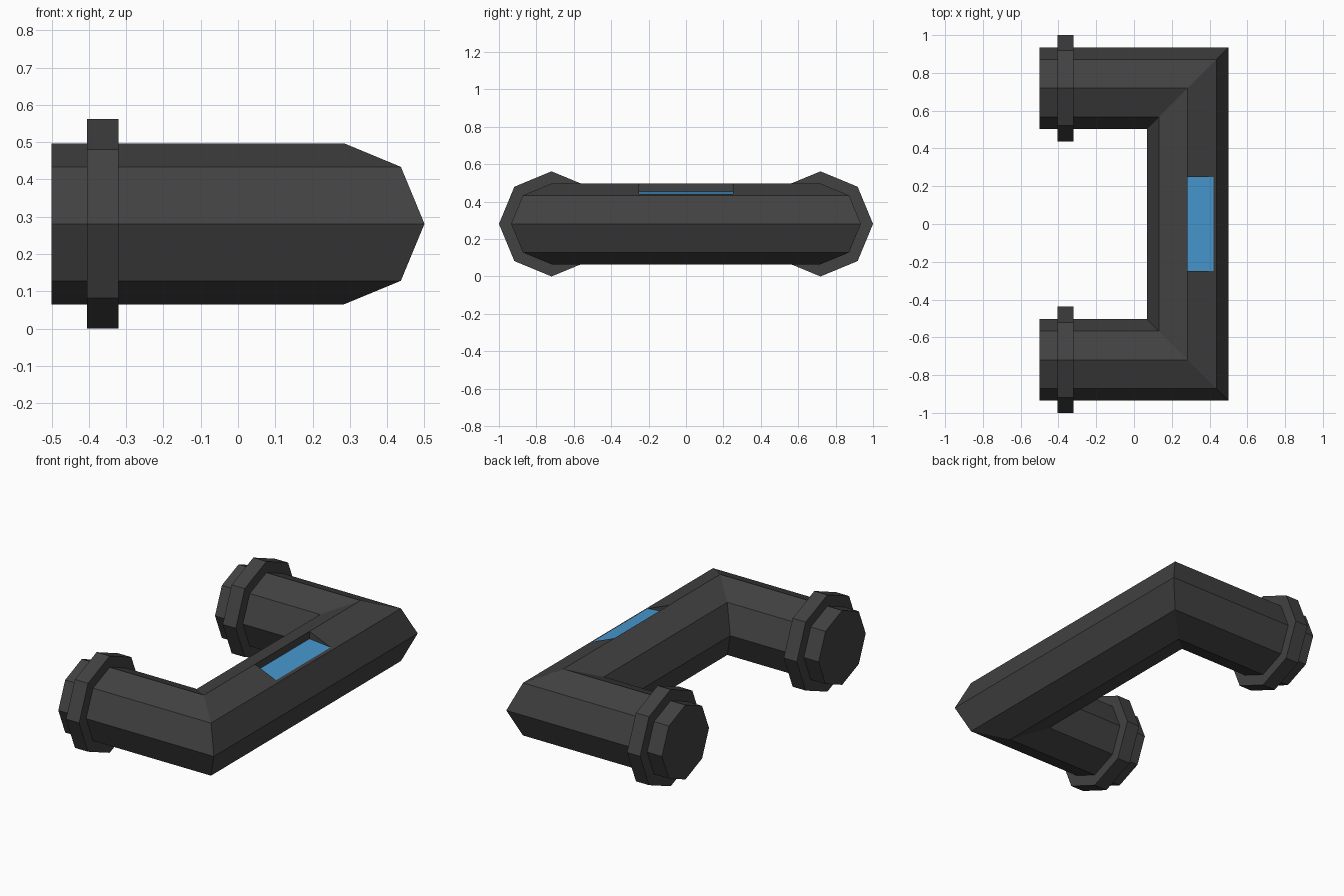
import bpy, bmesh, math
from mathutils import Vector

if "Cube" in bpy.data.objects:
    bpy.data.objects.remove(bpy.data.objects["Cube"])

CZ, R, N = 0.281, 0.216, 8      # pipe centre height, radius, sides
LEG_Y, BAR_X = 0.719, 0.284     # pipe centre lines


def material(name, rgb):
    m = bpy.data.materials.new(name)
    m.diffuse_color = (*rgb, 1)
    m.use_nodes = True
    m.node_tree.nodes["Principled BSDF"].inputs["Base Color"].default_value = m.diffuse_color
    return m


dark = material("dark grey", (0.054, 0.054, 0.054))
blue = material("window blue", (0.062, 0.31, 0.62))


def finish(bm, name, mats):
    bmesh.ops.recalc_face_normals(bm, faces=bm.faces[:])
    me = bpy.data.meshes.new(name)
    bm.to_mesh(me)
    bm.free()
    for m in mats:
        me.materials.append(m)
    ob = bpy.data.objects.new(name, me)
    bpy.context.collection.objects.link(ob)


def ring(bm, x, y, r, dx, dy):
    """Octagon at (x, y); (dx, dy) points to the outside of the bend."""
    return [bm.verts.new((x + r * math.cos(a) * dx, y + r * math.cos(a) * dy,
                          CZ + r * math.sin(a)))
            for a in (math.tau * k / N for k in range(N))]


def sweep(bm, rings):
    bm.faces.new(rings[0])
    bm.faces.new(rings[-1])
    return [[bm.faces.new((a[k], a[(k + 1) % N], b[(k + 1) % N], b[k]))
             for k in range(N)] for a, b in zip(rings, rings[1:])]


# U-shaped pipe with mitred corners
bm = bmesh.new()
rings = [ring(bm, x, y, R, dx, dy) for x, y, dx, dy in (
    (-0.5, LEG_Y, 0, 1), (BAR_X, LEG_Y, 1, 1), (BAR_X, 0.25, 1, 0),
    (BAR_X, -0.25, 1, 0), (BAR_X, -LEG_Y, 1, -1), (-0.5, -LEG_Y, 0, -1))]
facets = sweep(bm, rings)

# Recessed window in the upper outer facet of the bar
window_facet = facets[2][1]
section = []
for rg in (rings[2], rings[3]):
    top, low = rg[2], rg[1]
    edge = bm.edges.get((top, low))
    lip = bmesh.utils.edge_split(edge, top, 0.89)[1]
    back = bm.verts.new(top.co - Vector((0, 0, 0.043)))
    bm.faces.new((top, back, lip))
    section.append((top, back, lip, low))
bmesh.ops.delete(bm, geom=[window_facet], context='FACES_ONLY')
for i in range(3):
    a, b = section
    f = bm.faces.new((a[i], a[i + 1], b[i + 1], b[i]))
    f.material_index = 1 if i == 1 else 0
finish(bm, "bent_pipe", [dark, blue])

# Flange collar on each leg
for side, label in ((1, "back"), (-1, "front")):
    bm = bmesh.new()
    sweep(bm, [ring(bm, x, side * LEG_Y, 0.281, 0, side) for x in (-0.405, -0.321)])
    finish(bm, label + "_flange", [dark])
